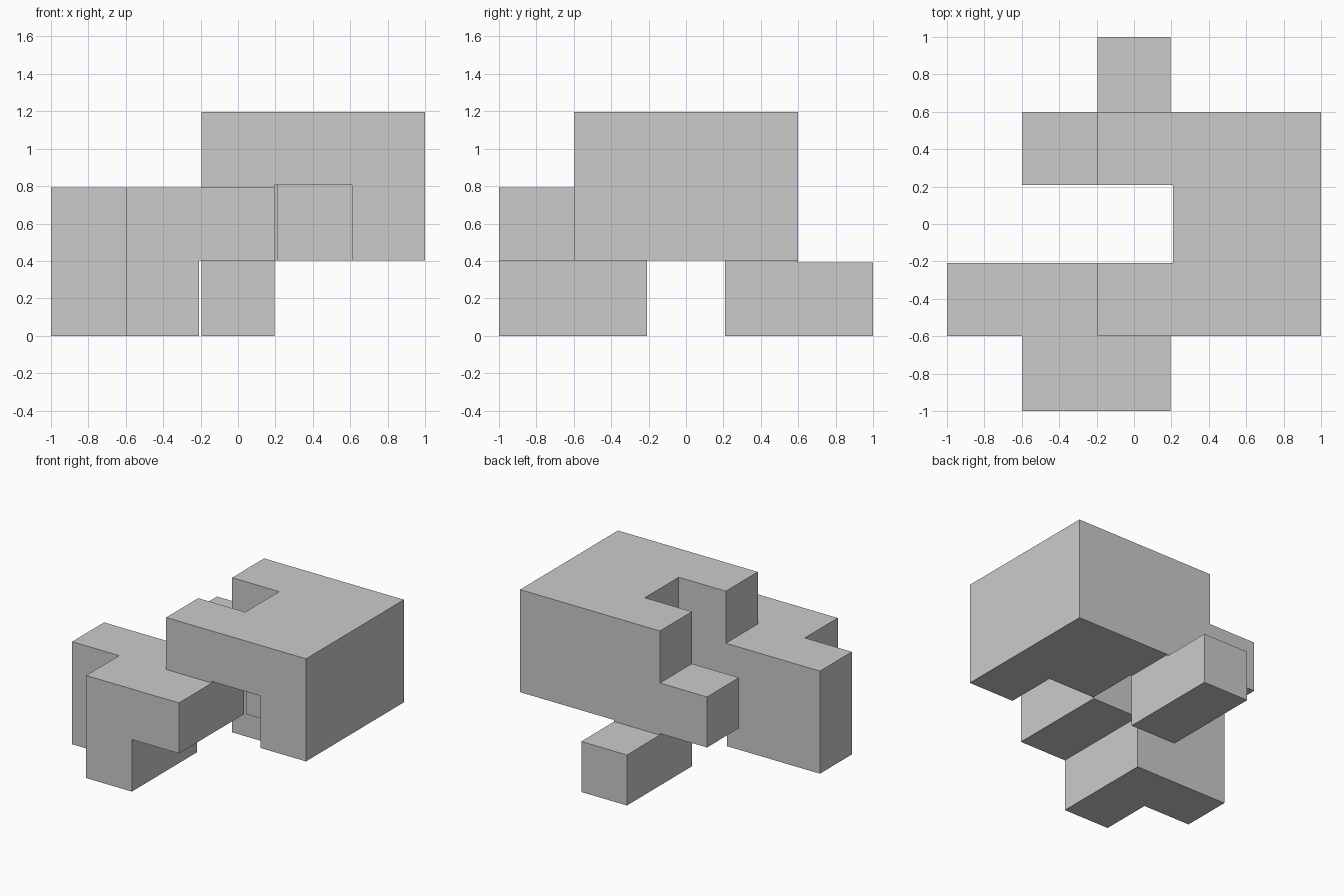
import bpy, bmesh, math
from itertools import product
from mathutils import Vector

if "Cube" in bpy.data.objects:
    bpy.data.objects.remove(bpy.data.objects["Cube"])

# Cubes of the puzzle piece: one map per layer (bottom up), rows from back to front
LAYERS = [
    ["..#..", "..#..", ".....", "##...", ".#..."],
    [".....", ".####", "...##", "###.#", ".##.."],
    [".....", "..###", "...##", "..###", "....."],
]
GAP = 0.006                    # every face is pulled in by this clearance
S = (2 + 2 * GAP) / 5          # cube pitch

cubes = {(x, 4 - r, z) for z, rows in enumerate(LAYERS)
         for r, row in enumerate(rows) for x, c in enumerate(row) if c == "#"}


def span(f):
    """Cube indices touched by fine slot f (even: cube core, odd: joint)."""
    return (f // 2,) if f % 2 == 0 else (f // 2, f // 2 + 1)


def edge(f):
    """Lower limit of fine slot f."""
    return (f // 2) * S + GAP if f % 2 == 0 else (f // 2 + 1) * S - GAP


# A fine slot is solid only where all cubes around it are solid
solid = {f for f in product(range(9), range(9), range(5))
         if all(c in cubes for c in product(*map(span, f)))}

# Outer skin of the solid slots
bm = bmesh.new()
shift = Vector((-2.5 * S, -2.5 * S, -GAP))
for f in solid:
    for axis, side in product(range(3), (0, 1)):
        near = list(f)
        near[axis] += 2 * side - 1
        if tuple(near) in solid:
            continue
        u, v = (axis + 1) % 3, (axis + 2) % 3
        ring = []
        for du, dv in ((0, 0), (1, 0), (1, 1), (0, 1)):
            p = list(f)
            p[axis] += side
            p[u] += du
            p[v] += dv
            ring.append(bm.verts.new(Vector([edge(i) for i in p]) + shift))
        bm.faces.new(ring if side else ring[::-1])

# Weld and merge flat areas into clean faces
bmesh.ops.remove_doubles(bm, verts=bm.verts, dist=1e-4)
bmesh.ops.dissolve_limit(bm, angle_limit=math.radians(1),
                         verts=bm.verts, edges=bm.edges)
bmesh.ops.recalc_face_normals(bm, faces=bm.faces)
mesh = bpy.data.meshes.new("puzzle_piece")
bm.to_mesh(mesh)
bm.free()
bpy.context.collection.objects.link(bpy.data.objects.new("puzzle_piece", mesh))
